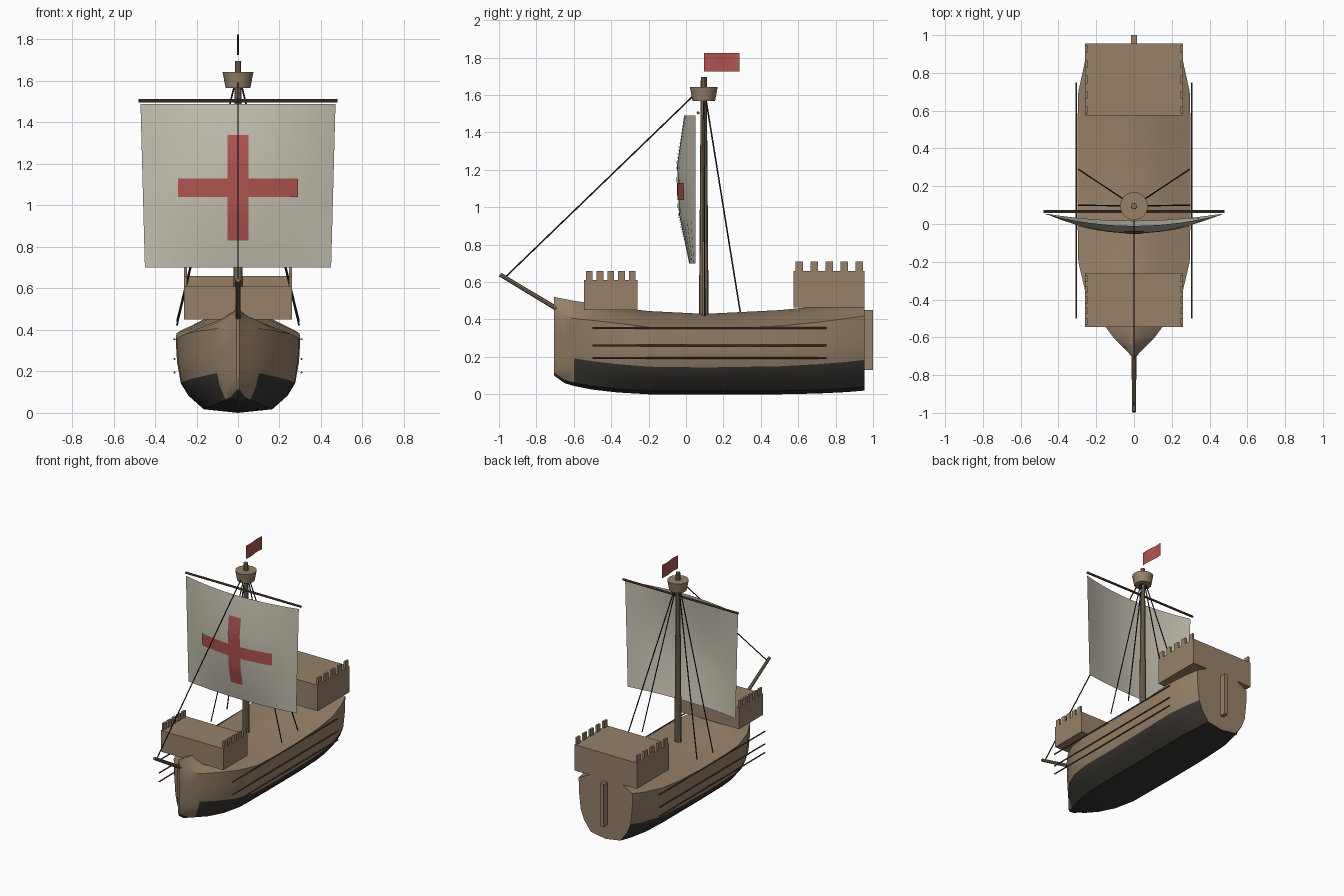
import bpy, bmesh
from math import radians, sin, pi
from mathutils import Vector

cube = bpy.data.objects.get("Cube")
if cube:
    bpy.data.objects.remove(cube, do_unlink=True)


def material(name, r, g, b):
    m = bpy.data.materials.new(name)
    m.use_nodes = True
    m.diffuse_color = (r, g, b, 1)
    bsdf = next(n for n in m.node_tree.nodes if n.type == 'BSDF_PRINCIPLED')
    bsdf.inputs["Base Color"].default_value = (r, g, b, 1)
    bsdf.inputs["Roughness"].default_value = 0.9
    return m


WOOD = material("brown wood", .31, .22, .14)
SPAR = material("dark wood", .22, .16, .1)
TRIM = material("deep brown trim", .1, .07, .045)
TAR = material("black tar", .04, .035, .03)
ROPE = material("dark rope", .025, .02, .02)
CANVAS = material("pale canvas", .56, .53, .44)
RED = material("red cloth", .43, .09, .08)


def finish(name, bm, mats, smooth=False, closed=True):
    if closed:
        bmesh.ops.recalc_face_normals(bm, faces=bm.faces[:])
    mesh = bpy.data.meshes.new(name)
    bm.to_mesh(mesh)
    bm.free()
    for m in mats:
        mesh.materials.append(m)
    ob = bpy.data.objects.new(name, mesh)
    bpy.context.collection.objects.link(ob)
    if smooth:
        bpy.ops.object.select_all(action='DESELECT')
        ob.select_set(True)
        bpy.context.view_layer.objects.active = ob
        bpy.ops.object.shade_smooth_by_angle(angle=radians(35))
    return ob


def add_box(bm, low, high):
    low, high = Vector(low), Vector(high)
    made = bmesh.ops.create_cube(bm, size=1)["verts"]
    for v in made:
        v.co = (low + high) / 2 + v.co * (high - low)


def rod(name, start, end, r1, r2, mat, sides=8):
    start, end = Vector(start), Vector(end)
    axis = end - start
    bm = bmesh.new()
    bmesh.ops.create_cone(bm, cap_ends=True, segments=sides, radius1=r1,
                          radius2=r2, depth=axis.length)
    bmesh.ops.rotate(bm, verts=bm.verts, cent=(0, 0, 0),
                     matrix=axis.to_track_quat('Z', 'Y').to_matrix())
    bmesh.ops.translate(bm, verts=bm.verts, vec=(start + end) / 2)
    return finish(name, bm, [mat], smooth=True)


def sheet(name, xs, zs, place, mat):
    bm = bmesh.new()
    rows = [[bm.verts.new(place(x, z)) for x in xs] for z in zs]
    for a, b in zip(rows, rows[1:]):
        for i in range(len(xs) - 1):
            bm.faces.new((a[i], a[i + 1], b[i + 1], b[i]))
    return finish(name, bm, [mat], smooth=True, closed=False)


def spread(a, b, n):
    return [a + (b - a) * i / n for i in range(n + 1)]


# Hull stations: y, half width, keel height, deck edge height, deck ridge height
STATIONS = [
    (-.705, .008, .1, .44, .52), (-.65, .06, .06, .42, .51),
    (-.6, .11, .045, .405, .5), (-.5, .185, .025, .395, .485),
    (-.37, .255, .01, .38, .465), (-.2, .295, 0, .36, .445),
    (.1, .3, 0, .35, .43), (.5, .3, 0, .365, .45),
    (.7, .295, .004, .385, .47), (.86, .26, .012, .405, .495),
    (.955, .225, .02, .42, .52)]
SIDE = [(0, 0), (.55, .05), (.8, .24), (.92, .41), (.98, .7), (1, 1)]


def build_hull():
    bm = bmesh.new()
    loops = []
    for y, w, keel, edge, ridge in STATIONS:
        half = [(fx * w, keel + fz * (edge - keel)) for fx, fz in SIDE]
        half += [(w / 2, edge + (ridge - edge) * .58), (0, ridge)]
        ring = half + [(-x, z) for x, z in half[-2:0:-1]]
        loops.append([bm.verts.new((x, y, z)) for x, z in ring])
    count = len(loops[0])
    for s, (a, b) in enumerate(zip(loops, loops[1:])):
        # Tar covers the bottom strakes, only the lowest one at the bow
        limit = 1 if s < 2 else 3
        for i in range(count):
            j = (i + 1) % count
            f = bm.faces.new((a[i], a[j], b[j], b[i]))
            f.material_index = int(min(i, count - 1 - i) < limit)
    bm.faces.new(loops[0])
    bm.faces.new(loops[-1])
    finish("hull", bm, [WOOD, TAR], smooth=True)


def build_castle(name, y0, y1, z0, z1, merlon):
    bm = bmesh.new()
    add_box(bm, (-.26, y0, z0), (.26, y1, z1))
    first, last = y0 + .01, y1 - .01 - merlon
    for y in spread(first, last, 4):
        for s in (-1, 1):
            x0, x1 = sorted((s * .245, s * .26))
            add_box(bm, (x0, y, z1 - .005), (x1, y + merlon, z1 + .05))
    finish(name, bm, [WOOD])


build_hull()
build_castle("fore_castle", -.545, -.26, .45, .61, .036)
build_castle("aft_castle", .575, .955, .465, .66, .04)

# Rudder
bm = bmesh.new()
add_box(bm, (-.015, .94, .13), (.015, 1, .45))
finish("rudder", bm, [WOOD])

# Straight rubbing strakes along both sides
for side, s in (("left", 1), ("right", -1)):
    for level, z in (("lower", .195), ("middle", .26), ("upper", .355)):
        rod(f"{level}_strake_{side}", (s * .306, -.5, z), (s * .306, .75, z),
            .005, .005, TRIM, 6)

# Spars and lookout
MAST_Y = .095
rod("mast", (0, MAST_Y, .4), (0, MAST_Y, 1.697), .026, .016, SPAR, 10)
rod("lookout", (0, MAST_Y, 1.567), (0, MAST_Y, 1.642), .06, .074, WOOD, 16)
rod("bowsprit", (0, -.62, .415), (0, -.994, .64), .013, .011, SPAR)
rod("yard", (-.48, .065, 1.505), (.48, .065, 1.505), .008, .008, TRIM)

# Standing rigging
TOP = (0, MAST_Y, 1.65)
rod("forestay", (0, -.96, .632), TOP, .004, .004, ROPE, 6)
for side, s in (("left", 1), ("right", -1)):
    rod(f"fore_shroud_{side}", (s * .295, .1, .42), TOP, .004, .004, ROPE, 6)
    rod(f"aft_shroud_{side}", (s * .295, .29, .44), TOP, .004, .004, ROPE, 6)

# Billowing sail: belly depth at evenly spaced heights
FOOT, HEAD = .7, 1.49
BELLY = [.035, .09, .1, .062]


def sail_y(x, z):
    t = (z - FOOT) / (HEAD - FOOT) * 3
    i = min(int(t), 2)
    depth = BELLY[i] + (BELLY[i + 1] - BELLY[i]) * (t - i)
    return .052 - depth * (1 - (x / .47) ** 2)


def sail_point(x, z):
    return (x * (.955 + .045 * (z - FOOT) / (HEAD - FOOT)), sail_y(x, z), z)


def emblem_point(x, z):
    return (x, sail_y(x, z) - .005, z)


sheet("sail", spread(-.47, .47, 12), spread(FOOT, HEAD, 3), sail_point, CANVAS)
sheet("cross_upright", spread(-.05, .05, 2), spread(.83, 1.34, 12), emblem_point, RED)
for side, s in (("left", 1), ("right", -1)):
    a, b = sorted((s * .05, s * .29))
    sheet(f"cross_arm_{side}", spread(a, b, 6), spread(1.04, 1.13, 3),
          emblem_point, RED)

# Flag above the mast, gently rippled
sheet("flag", spread(MAST_Y, .285, 8), spread(1.725, 1.825, 1),
      lambda y, z: (.004 * sin((y - MAST_Y) / .19 * 2 * pi), y, z), RED)
